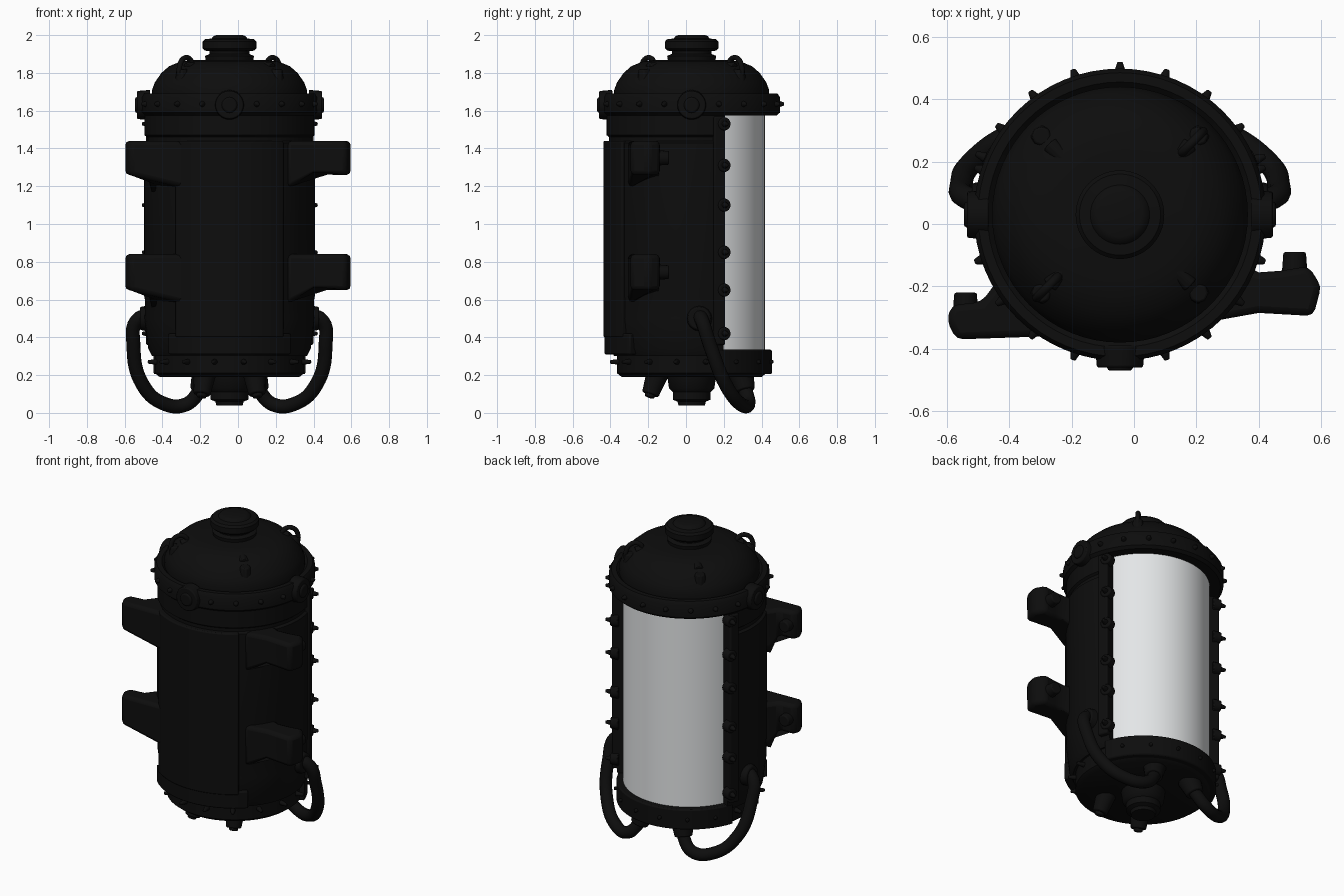
import bpy, bmesh
from math import sin, cos, radians, pi
from mathutils import Vector

if "Cube" in bpy.data.objects:
    bpy.data.objects.remove(bpy.data.objects["Cube"])

AXIS = Vector((-0.045, 0.03, 0))  # centre line of the canister


def material(name, rgb):
    m = bpy.data.materials.new(name)
    m.use_nodes = True
    m.diffuse_color = (*rgb, 1)
    m.node_tree.nodes["Principled BSDF"].inputs["Base Color"].default_value = (*rgb, 1)
    return m


BLACK = material("black metal", (0.004, 0.004, 0.004))
WHITE = material("pale glass", (0.8, 0.82, 0.83))


def finish(name, bm, mat=BLACK, bevel=0.0, pos=AXIS):
    bmesh.ops.recalc_face_normals(bm, faces=bm.faces)
    me = bpy.data.meshes.new(name)
    bm.to_mesh(me)
    bm.free()
    me.materials.append(mat)
    ob = bpy.data.objects.new(name, me)
    ob.location = pos
    bpy.context.collection.objects.link(ob)
    bpy.ops.object.select_all(action='DESELECT')
    ob.select_set(True)
    bpy.context.view_layer.objects.active = ob
    bpy.ops.object.shade_smooth_by_angle(angle=radians(40))
    if bevel:
        b = ob.modifiers.new("soft edges", 'BEVEL')
        b.width, b.segments = bevel, 2
    return ob


def lathe(name, profile, start=0, end=360, closed=False, mat=BLACK, bevel=0.0, steps=64):
    """Turn (radius, height) points about the axis; closed sections get end caps."""
    bm = bmesh.new()
    full = end - start == 360
    n = steps if full else max(3, int(steps * (end - start) / 360))
    rings = []
    for i in range(n if full else n + 1):
        a = radians(start + (end - start) * i / n)
        rings.append([bm.verts.new((r * cos(a), r * sin(a), z)) for r, z in profile])
    m = len(profile)
    for i in range(n):
        p, q = rings[i], rings[(i + 1) % len(rings)]
        for j in range(m if closed else m - 1):
            k = (j + 1) % m
            bm.faces.new((p[j], p[k], q[k], q[j]))
    if closed and not full:
        bm.faces.new(rings[0])
        bm.faces.new(rings[-1])
    bmesh.ops.remove_doubles(bm, verts=bm.verts, dist=0.0001)
    return finish(name, bm, mat, bevel)


def arc_plate(name, r0, r1, z0, z1, a0, a1, bevel=0.008):
    return lathe(name, [(r0, z0), (r1, z0), (r1, z1), (r0, z1)], a0, a1, True, bevel=bevel)


def pin(name, base, direction, length, r0, r1, sides=16, bevel=0.006, pos=AXIS):
    d = Vector(direction).normalized()
    bm = bmesh.new()
    bmesh.ops.create_cone(bm, cap_ends=True, segments=sides, radius1=r0, radius2=r1, depth=length)
    rot = d.to_track_quat('Z', 'Y').to_matrix()
    bmesh.ops.rotate(bm, verts=bm.verts, matrix=rot)
    bmesh.ops.translate(bm, verts=bm.verts, vec=Vector(base) + d * length / 2)
    return finish(name, bm, BLACK, bevel, pos)


def radial_pin(name, angle, r, z, length, r0, r1, sides=16):
    a = radians(angle)
    d = (cos(a), sin(a), 0)
    return pin(name, (r * d[0], r * d[1], z), d, length, r0, r1, sides)


def tube(name, points, radius):
    cu = bpy.data.curves.new(name, 'CURVE')
    cu.dimensions = '3D'
    cu.bevel_depth, cu.bevel_resolution, cu.resolution_u = radius, 4, 8
    cu.use_fill_caps = True
    sp = cu.splines.new('BEZIER')
    sp.bezier_points.add(len(points) - 1)
    for bp, p in zip(sp.bezier_points, points):
        bp.co = p
        bp.handle_left_type = bp.handle_right_type = 'AUTO'
    cu.materials.append(BLACK)
    ob = bpy.data.objects.new(name, cu)
    ob.location = AXIS
    bpy.context.collection.objects.link(ob)


# Main shell, open at the back for the window
W0, W1 = 23, 156
lathe("body_shell", [(0.36, 0.31), (0.41, 0.3), (0.43, 0.34), (0.45, 0.5), (0.448, 0.6), (0.452, 0.62),
                     (0.452, 1.43), (0.437, 1.44), (0.437, 1.46), (0.45, 1.47), (0.45, 1.58), (0.36, 1.6)],
      W1, W0 + 360, True)
arc_plate("front_panel", 0.42, 0.468, 0.4, 1.44, 232, 308)
arc_plate("front_skirt", 0.4, 0.462, 0.31, 0.42, 225, 315)

# Pale window and its frame
lathe("window_glass", [(0.387, 0.335), (0.387, 1.61)], W0 - 4, W1 + 4, mat=WHITE, steps=128)
lathe("inner_core", [(0, 0.3), (0.35, 0.3), (0.35, 1.62), (0, 1.62)])
for side, edge, sign in (("left", W0, -1), ("right", W1, 1)):
    a, b = sorted((edge, edge + sign * 8))
    arc_plate(side + "_window_frame", 0.38, 0.462, 0.36, 1.57, a, b)
    for z in (0.42, 0.65, 0.85, 1.1, 1.31, 1.53):
        radial_pin(side + "_frame_boss", edge + sign, 0.42, z, 0.05, 0.04, 0.034)
        radial_pin(side + "_frame_bolt", edge + sign, 0.46, z, 0.042, 0.02, 0.009, 8)

# Base rings, floor and sill
lathe("base", [(0, 0.19), (0.37, 0.19), (0.395, 0.21), (0.395, 0.31), (0, 0.31)])
arc_plate("window_sill", 0.3, 0.425, 0.205, 0.335, 18, 162)
lathe("base_knob", [(0, 0.04), (0.07, 0.04), (0.075, 0.06), (0.1, 0.07), (0.1, 0.11),
                    (0.12, 0.13), (0.13, 0.2)])
for i in range(16):
    radial_pin("base_bolt", 11 + i * 22.5, 0.38, 0.27, 0.06, 0.018, 0.01, 8)

# Lid flange, dome and cap
lathe("lid_flange", [(0.36, 1.58), (0.45, 1.575), (0.468, 1.59), (0.468, 1.67), (0.455, 1.69),
                     (0.425, 1.69), (0.41, 1.675), (0.3, 1.675)])
lathe("dome", [(0.41, 1.67), (0.41, 1.71), (0.395, 1.75), (0.36, 1.8), (0.32, 1.835), (0.26, 1.86),
               (0.2, 1.868), (0, 1.87)])
lathe("cap", [(0.125, 1.86), (0.13, 1.89), (0.105, 1.9), (0.105, 1.915), (0.13, 1.918), (0.142, 1.93),
              (0.142, 1.965), (0.13, 1.978), (0.095, 1.982), (0.085, 1.995), (0.07, 2.0), (0, 2.0)])
for i in range(20):
    radial_pin("flange_bolt", i * 18, 0.45, 1.635, 0.04, 0.022, 0.009, 8)
for a in (0, 180, 270):
    radial_pin("flange_boss", a, 0.42, 1.63, 0.07, 0.08, 0.074, 24)
    radial_pin("flange_boss_button", a, 0.48, 1.63, 0.02, 0.045, 0.038, 16)

# Lugs on the dome, two of them carrying lifting rings
for i, a in enumerate((45, 135, 225, 315)):
    t = radians(a)
    u = Vector((cos(t), sin(t), 0))
    pin("dome_lug", u * 0.345 + Vector((0, 0, 1.70)), u * 0.1 + Vector((0, 0, 1)), 0.12, 0.05, 0.03, 8)
    pin("dome_rib", u * 0.16 + Vector((0, 0, 1.85)), u - Vector((0, 0, 0.15)), 0.16, 0.02, 0.03, 8)
    if i % 2 == 0:
        tube("lifting_ring", [u * r + Vector((0, 0, z)) for r, z in
                              ((0.27, 1.83), (0.3, 1.875), (0.345, 1.875), (0.375, 1.83), (0.37, 1.76))], 0.014)

# Side bracket arms, flared downward where they meet the shell
ARMS = {
    "left": [(0.28, -0.1), (0.4, -0.155), (0.47, -0.15), (0.56, -0.135), (0.6, -0.2),
             (0.575, -0.295), (0.4, -0.285), (0.26, -0.31)],
    "right": [(-0.28, -0.36), (-0.57, -0.37), (-0.6, -0.31), (-0.585, -0.26), (-0.49, -0.25),
              (-0.45, -0.2), (-0.38, -0.12)],
}
for side, outline in ARMS.items():
    for level, z0, z1 in (("lower", 0.65, 0.84), ("upper", 1.26, 1.44)):
        bm = bmesh.new()
        low = [bm.verts.new((x, y, z0 - (0.07 if abs(x - AXIS.x) < 0.42 else 0))) for x, y in outline]
        top = [bm.verts.new((x, y, z1)) for x, y in outline]
        bm.faces.new(low)
        bm.faces.new(top)
        for i in range(len(low)):
            j = (i + 1) % len(low)
            bm.faces.new((low[i], low[j], top[j], top[i]))
        finish(f"{side}_{level}_arm", bm, bevel=0.022, pos=(0, 0, 0))
        x, y = (0.515, -0.17) if side == "left" else (-0.54, -0.3)
        pin(f"{side}_{level}_arm_pin", (x, y, (z0 + z1) / 2), (0, 1, 0), 0.08, 0.042, 0.036, pos=(0, 0, 0))

# Hoses from the sides to the floor, with their fittings
HOSE = [(0.40, 0.04, 0.50), (0.48, 0.05, 0.5), (0.508, 0.1, 0.35), (0.46, 0.18, 0.15),
        (0.35, 0.255, 0.05), (0.23, 0.3, 0.045), (0.14, 0.28, 0.14)]
for side, s in (("left", 1), ("right", -1)):
    tube(side + "_hose", [(x * s, y, z) for x, y, z in HOSE], 0.037)
    pin(side + "_hose_collar", (s * 0.4, 0.04, 0.5), (s, 0, 0), 0.075, 0.075, 0.06)
    pin(side + "_hose_socket", (s * 0.13, 0.26, 0.21), (s * 0.3, 0.25, -1), 0.1, 0.07, 0.052)
    pin(side + "_floor_nozzle", (s * 0.13, -0.18, 0.21), (s * 0.15, -0.35, -1), 0.12, 0.06, 0.045)
    pin(side + "_floor_nozzle_tip", (s * 0.145, -0.215, 0.11), (s * 0.15, -0.35, -1), 0.03, 0.03, 0.025)
